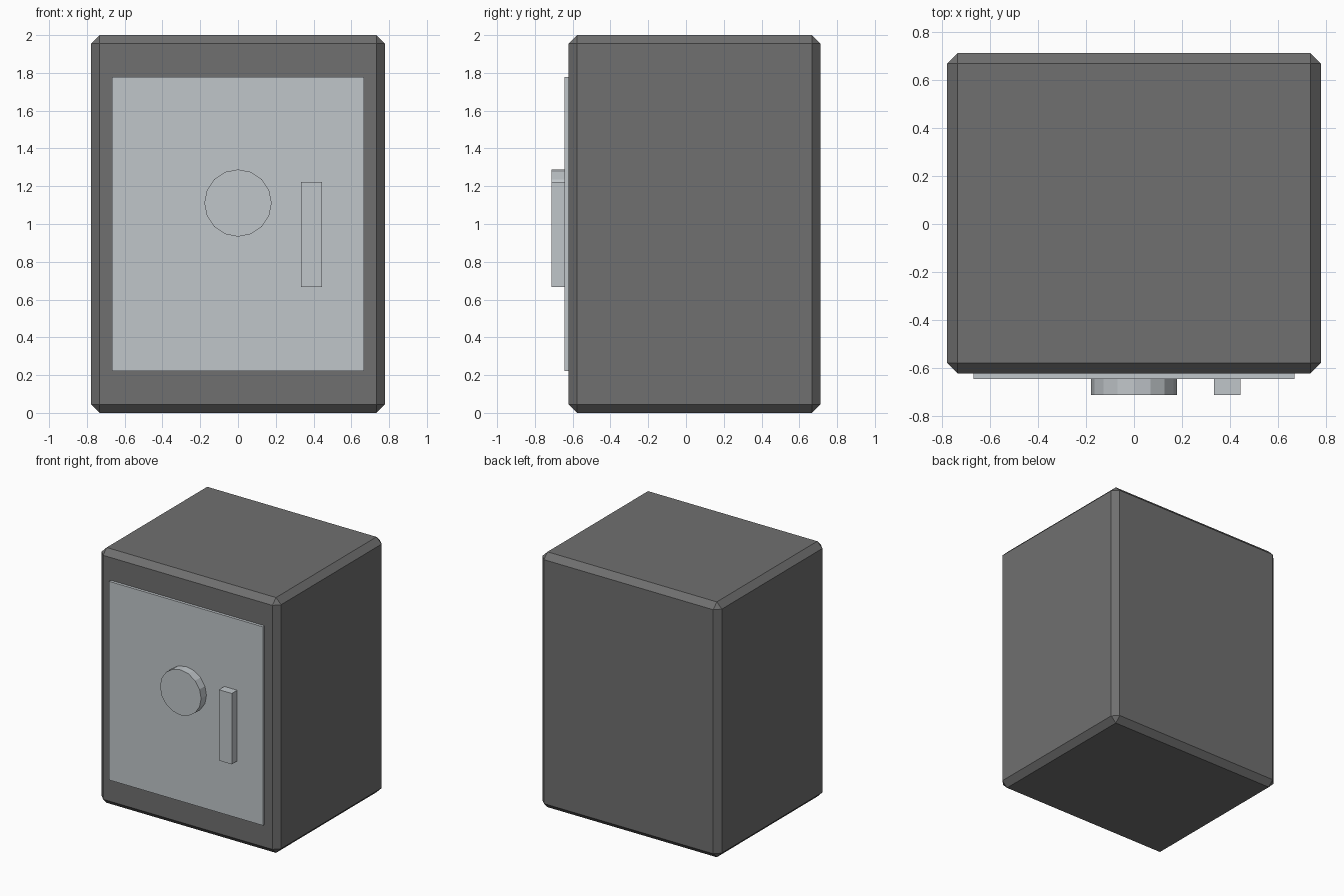
import bpy
import math

if "Cube" in bpy.data.objects:
    bpy.data.objects.remove(bpy.data.objects["Cube"])


def material(name, rgb):
    m = bpy.data.materials.new(name)
    m.diffuse_color = (*rgb, 1.0)
    m.use_nodes = True
    m.node_tree.nodes["Principled BSDF"].inputs["Base Color"].default_value = m.diffuse_color
    return m


dark_grey = material("dark_grey", (0.16, 0.16, 0.16))
steel = material("light_steel", (0.53, 0.565, 0.59))


def box(name, lo, hi, mat):
    """Axis-aligned box from its low corner to its high corner."""
    centre = [(a + b) / 2 for a, b in zip(lo, hi)]
    bpy.ops.mesh.primitive_cube_add(size=1, location=centre)
    ob = bpy.context.object
    ob.name = name
    ob.scale = [b - a for a, b in zip(lo, hi)]
    bpy.ops.object.transform_apply(location=False, rotation=False, scale=True)
    ob.data.materials.append(mat)
    return ob


FRONT, DOOR, TIP, BACK = -0.622, -0.644, -0.711, 0.711

# Cabinet with chamfered edges
body = box("safe_body", (-0.778, FRONT, 0), (0.778, BACK, 2), dark_grey)
chamfer = body.modifiers.new("chamfer", "BEVEL")
chamfer.width = 0.0444
chamfer.segments = 1

# Door plate, slightly proud of the cabinet front
box("door", (-0.667, DOOR, 0.222), (0.667, FRONT + 0.02, 1.778), steel)

# Upright handle
box("handle", (0.333, TIP, 0.667), (0.444, DOOR + 0.01, 1.222), steel)

# Round dial facing the front
depth = DOOR + 0.01 - TIP
bpy.ops.mesh.primitive_cylinder_add(
    vertices=16, radius=0.178, depth=depth,
    location=(0, TIP + depth / 2, 1.111), rotation=(math.pi / 2, 0, 0))
dial = bpy.context.object
dial.name = "dial"
dial.data.materials.append(steel)
